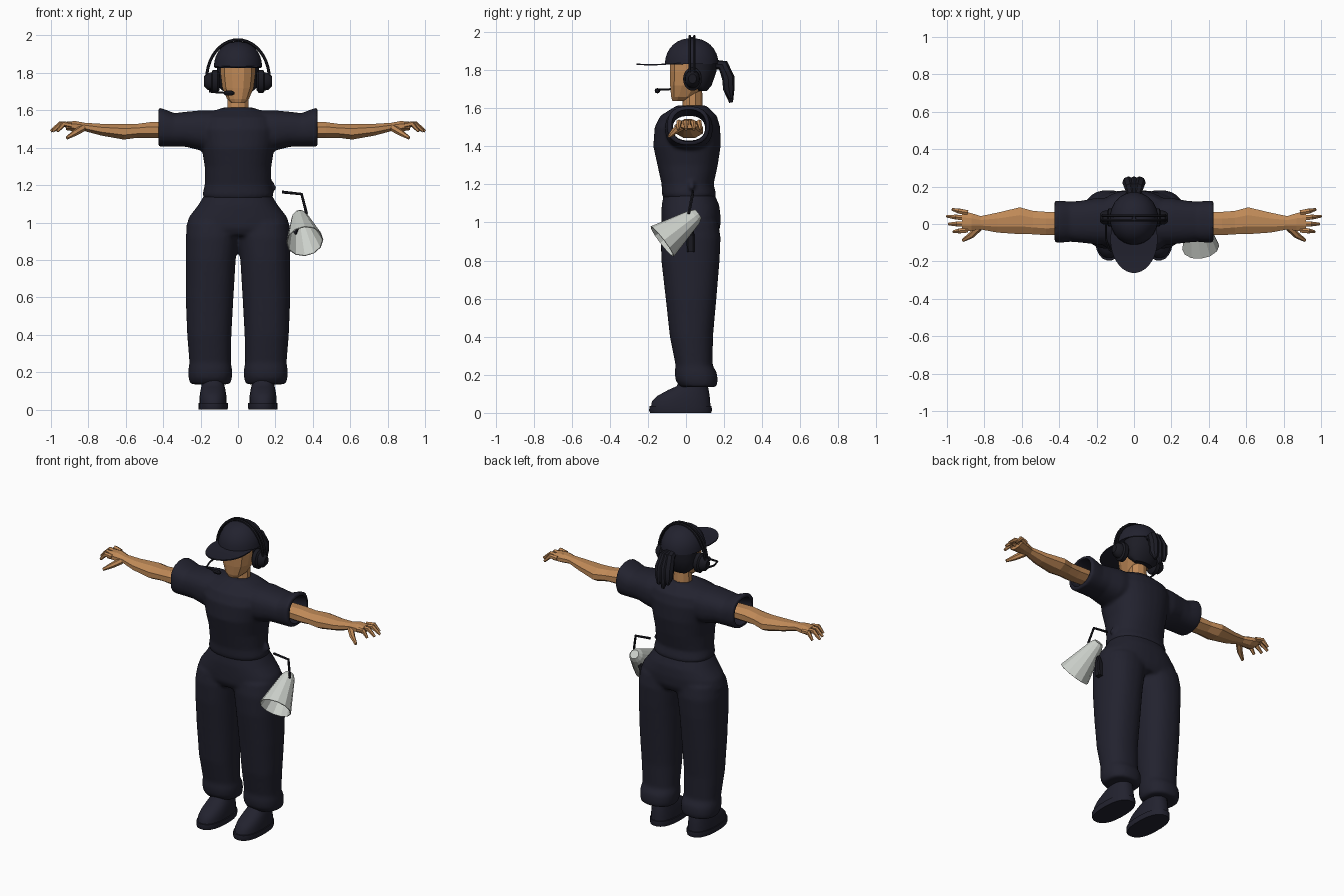
import bpy, bmesh, math
from mathutils import Vector

cube = bpy.data.objects.get("Cube")
if cube:
    bpy.data.objects.remove(cube, do_unlink=True)


def material(name, colour):
    mat = bpy.data.materials.new(name)
    mat.use_nodes = True
    mat.diffuse_color = (*colour, 1)
    mat.node_tree.nodes["Principled BSDF"].inputs["Base Color"].default_value = (*colour, 1)
    return mat


NAVY = material("navy cloth", (.016, .016, .028))
BLACK = material("black plastic", (.010, .010, .015))
HAIR = material("dark hair", (.012, .012, .019))
SKIN = material("tan skin", (.52, .25, .095))
GREY = material("light grey", (.61, .64, .60))


def skin_rings(bm, rings, cap_start=True, cap_end=True):
    """Bridge successive vertex rings with quads and cap the ends."""
    loops = [[bm.verts.new(p) for p in ring] for ring in rings]
    n = len(loops[0])
    for a, b in zip(loops, loops[1:]):
        for i in range(n):
            j = (i + 1) % n
            bm.faces.new((a[i], a[j], b[j], b[i]))
    if cap_start:
        bm.faces.new(loops[0][::-1])
    if cap_end:
        bm.faces.new(loops[-1])


def loft(bm, sections, axis="z", n=24, power=2.0):
    """Each section: position on the axis, then low and high of the two other axes."""
    rings = []
    for t, a0, a1, b0, b1 in sections:
        ring = []
        for i in range(n):
            ang = math.tau * (i + .5) / n
            c, s = math.cos(ang), math.sin(ang)
            c = math.copysign(abs(c) ** (2 / power), c)
            s = math.copysign(abs(s) ** (2 / power), s)
            a = (a0 + a1) / 2 + c * (a1 - a0) / 2
            b = (b0 + b1) / 2 + s * (b1 - b0) / 2
            ring.append((a, b, t) if axis == "z" else (t, a, b))
        rings.append(ring)
    skin_rings(bm, rings)


def wide(sections):
    """Expand (z, half width, back, front) into full sections."""
    return [(z, -w, w, y0, y1) for z, w, y0, y1 in sections]


def sweep(bm, points, radii, ref=(0, 1, 0), n=8, cap_end=True):
    """Tube of varying radius along a path."""
    pts = [Vector(p) for p in points]
    if not isinstance(radii, (list, tuple)):
        radii = [radii] * len(pts)
    rings = []
    for k, p in enumerate(pts):
        t = (pts[min(k + 1, len(pts) - 1)] - pts[max(k - 1, 0)]).normalized()
        u = Vector(ref).cross(t).normalized()
        v = t.cross(u)
        rings.append([p + radii[k] * (u * math.cos(math.tau * i / n) + v * math.sin(math.tau * i / n))
                      for i in range(n)])
    skin_rings(bm, rings, True, cap_end)


def finish(bm, name, mat, mirror=False, smooth=40, voxel=0):
    """Turn the bmesh into an object with optional mirroring and fusing."""
    bmesh.ops.recalc_face_normals(bm, faces=bm.faces)
    mesh = bpy.data.meshes.new(name)
    bm.to_mesh(mesh)
    bm.free()
    mesh.materials.append(mat)
    obj = bpy.data.objects.new(name, mesh)
    bpy.context.collection.objects.link(obj)
    if smooth:
        bpy.ops.object.select_all(action="DESELECT")
        bpy.context.view_layer.objects.active = obj
        obj.select_set(True)
        bpy.ops.object.shade_smooth_by_angle(angle=math.radians(smooth))
    if mirror:
        m = obj.modifiers.new("mirror", "MIRROR")
        m.use_mirror_merge = False
    if voxel:
        r = obj.modifiers.new("fuse", "REMESH")
        r.mode, r.voxel_size, r.use_smooth_shade = "VOXEL", voxel, True
        s = obj.modifiers.new("soften", "SMOOTH")
        s.factor, s.iterations = .5, 4
    return obj


# Trousers: one leg and half-overlapping hips, mirrored and fused
bm = bmesh.new()
loft(bm, [(.135, .04, .255, -.03, .16), (.17, .032, .265, -.055, .167), (.21, .03, .266, -.06, .163),
          (.25, .038, .26, -.055, .14), (.4, .035, .272, -.085, .142), (.6, .024, .28, -.107, .16),
          (.8, .012, .28, -.13, .177), (.92, -.005, .28, -.133, .182), (1.0, -.03, .27, -.12, .17)], power=2.3)
loft(bm, wide([(.93, .24, -.11, .16), (.97, .28, -.13, .18), (1.03, .262, -.13, .182),
               (1.09, .215, -.128, .175), (1.16, .172, -.115, .145)]), n=32, power=2.3)
finish(bm, "trousers", NAVY, mirror=True, voxel=.012)

# Shirt: torso fused with both sleeves, then hollowed through the sleeves
bm = bmesh.new()
loft(bm, wide([(1.125, .18, -.118, .152), (1.15, .19, -.127, .158), (1.2, .178, -.128, .145),
               (1.3, .178, -.15, .167), (1.4, .195, -.172, .182), (1.5, .215, -.165, .18),
               (1.56, .2, -.135, .162), (1.595, .14, -.08, .125), (1.615, .075, -.045, .105)]), n=32, power=2.3)
half = [(.2, -.11, .14, 1.385, 1.6), (.28, -.1, .125, 1.405, 1.592), (.34, -.095, .12, 1.405, 1.585),
        (.39, -.1, .125, 1.405, 1.605), (.425, -.1, .125, 1.405, 1.615)]
loft(bm, [(-s[0], *s[1:]) for s in half[::-1]] + half, "x", power=2.4)
sweep(bm, [(.14, .03, 1.24), (.18, .03, 1.2), (.2, .03, 1.175)], [.02, .018, .012])
shirt = finish(bm, "shirt", NAVY, voxel=.01)

bm = bmesh.new()
half = [(.32, -.07, .1, 1.43, 1.56), (.42, -.075, .105, 1.425, 1.593), (.6, -.075, .105, 1.425, 1.593)]
loft(bm, [(-s[0], *s[1:]) for s in half[::-1]] + half, "x", power=2.3)
tunnel = finish(bm, "sleeve_cutter", NAVY)
tunnel.hide_render = True
tunnel.display_type = "WIRE"
tunnel.hide_set(True)
cut = shirt.modifiers.new("sleeve_opening", "BOOLEAN")
cut.operation, cut.object = "DIFFERENCE", tunnel

# Shoes with a sole ledge
bm = bmesh.new()
loft(bm, [(.03, .06, .207, -.185, .13), (.06, .06, .207, -.18, .128), (.09, .064, .203, -.15, .125),
          (.12, .07, .197, -.095, .12), (.14, .075, .193, -.05, .115), (.2, .08, .19, -.02, .11)], power=2.4)
finish(bm, "shoes", NAVY, mirror=True)
bm = bmesh.new()
loft(bm, [(0, .055, .211, -.19, .133), (.012, .053, .213, -.195, .137), (.035, .053, .213, -.193, .136)], power=2.4)
finish(bm, "soles", NAVY, mirror=True)

# Arms with palm, fingers and thumb
bm = bmesh.new()
loft(bm, [(.36, -.06, .07, 1.45, 1.54), (.47, -.065, .07, 1.447, 1.54), (.54, -.06, .075, 1.45, 1.53),
          (.61, -.06, .095, 1.44, 1.53), (.73, -.05, .065, 1.462, 1.53), (.82, -.032, .045, 1.487, 1.535),
          (.87, -.04, .062, 1.485, 1.545), (.92, -.045, .072, 1.492, 1.54)], "x", n=8)
for y, tip in ((-.032, .965), (.0, .99), (.032, 1.0), (.06, .97)):
    mid = (.9 + tip) / 2
    sweep(bm, [(.89, y, 1.52), (mid, y * 1.15, 1.527), (tip, y * 1.3, 1.488)],
          [.016, .015, .008], n=6)
sweep(bm, [(.83, -.02, 1.505), (.87, -.06, 1.48), (.915, -.088, 1.452)], [.02, .017, .009], (0, 0, 1), n=6)
finish(bm, "arms", SKIN, mirror=True, smooth=0)

# Head and neck
bm = bmesh.new()
loft(bm, wide([(1.638, .035, -.072, .0), (1.66, .06, -.08, .05), (1.72, .086, -.086, .11),
               (1.79, .095, -.088, .14), (1.88, .095, -.085, .14)]), n=12, power=2.5)
finish(bm, "head", SKIN, smooth=0)
bm = bmesh.new()
loft(bm, wide([(1.57, .07, -.025, .095), (1.61, .06, -.02, .088), (1.69, .056, -.015, .085)]), n=10)
finish(bm, "neck", SKIN, smooth=0)

# Hair at the back of the head and ponytail strands
bm = bmesh.new()
loft(bm, wide([(1.69, .065, .06, .11), (1.72, .1, .02, .135), (1.79, .113, -.02, .16), (1.86, .113, -.03, .165)]))
finish(bm, "hair", HAIR)
bm = bmesh.new()
for x, drop in ((-.03, .03), (0, 0), (.03, .02)):
    sweep(bm, [(x * .3, .15, 1.83), (x * .7, .195, 1.825), (x, .222, 1.76), (x, .225, 1.7), (x * 1.1, .237, 1.63 + drop)],
          [.025, .03, .033, .03, .01], (1, 0, 0))
finish(bm, "ponytail", HAIR)

# Cap dome, button and arched brim
bm = bmesh.new()
dome = []
for k in range(8):
    ang = math.radians(12 * k)
    c, s = math.cos(ang) ** .9, math.sin(ang)
    dome.append((1.832 + .136 * s, .13 * c, .03 - .142 * c, .03 + .142 * c))
loft(bm, wide(dome))
finish(bm, "cap_dome", NAVY, smooth=60)
bm = bmesh.new()
loft(bm, wide([(1.965, .012, .018, .042), (1.975, .008, .022, .038)]), n=10)
finish(bm, "cap_button", NAVY)
bm = bmesh.new()
loft(bm, wide([(1.85, .126, -.262, .1), (1.857, .126, -.262, .1)]), n=32)
bmesh.ops.triangulate(bm, faces=[f for f in bm.faces if len(f.verts) > 4])
for v in bm.verts:
    v.co.z += .11 * min(v.co.y + .1, 0) - 1.1 * v.co.x ** 2 - .004
finish(bm, "cap_brim", NAVY, smooth=60)

# Headset: two band wires, ear cups, boom and microphone
bm = bmesh.new()
for y in (.02, .044):
    sweep(bm, [(.168 * math.cos(math.pi * k / 20), y, 1.765 + .212 * math.sin(math.pi * k / 20)) for k in range(21)],
          .008, n=6)
finish(bm, "headband", BLACK)
bm = bmesh.new()
loft(bm, [(.098, .0, .07, 1.71, 1.8), (.11, -.015, .083, 1.692, 1.815), (.135, -.015, .083, 1.692, 1.815),
          (.143, -.005, .073, 1.705, 1.802), (.165, -.003, .07, 1.71, 1.8), (.183, .013, .055, 1.73, 1.78)], "x")
finish(bm, "ear_cups", BLACK, mirror=True)
bm = bmesh.new()
sweep(bm, [(-.15, .02, 1.715), (-.15, -.08, 1.7), (-.13, -.14, 1.697), (-.05, -.15, 1.692)], .006, (0, 0, 1), n=6)
sweep(bm, [(-.075, -.148, 1.692), (-.062, -.149, 1.692), (-.035, -.151, 1.692), (-.02, -.152, 1.692)],
      [.007, .014, .014, .007], (0, 0, 1))
finish(bm, "microphone_boom", BLACK)

# Megaphone: open horn, grip and carrying strap
bm = bmesh.new()
sweep(bm, [(.328, .065, 1.045), (.33, .045, 1.03), (.357, -.125, .9)], [.028, .043, .1], (1, 0, 0), n=12, cap_end=False)
horn = finish(bm, "megaphone_horn", GREY, smooth=0)
wall = horn.modifiers.new("wall", "SOLIDIFY")
wall.thickness = .005
bm = bmesh.new()
loft(bm, [(.845, .272, .308, .005, .045), (.93, .275, .311, .0, .045), (1.0, .3, .34, .0, .04)], n=8, power=4)
finish(bm, "megaphone_grip", BLACK, smooth=0)
bm = bmesh.new()
sweep(bm, [(.235, .035, 1.163), (.34, .035, 1.152), (.366, .015, 1.05), (.345, .01, 1.03)], .008, n=6)
finish(bm, "megaphone_strap", BLACK)
